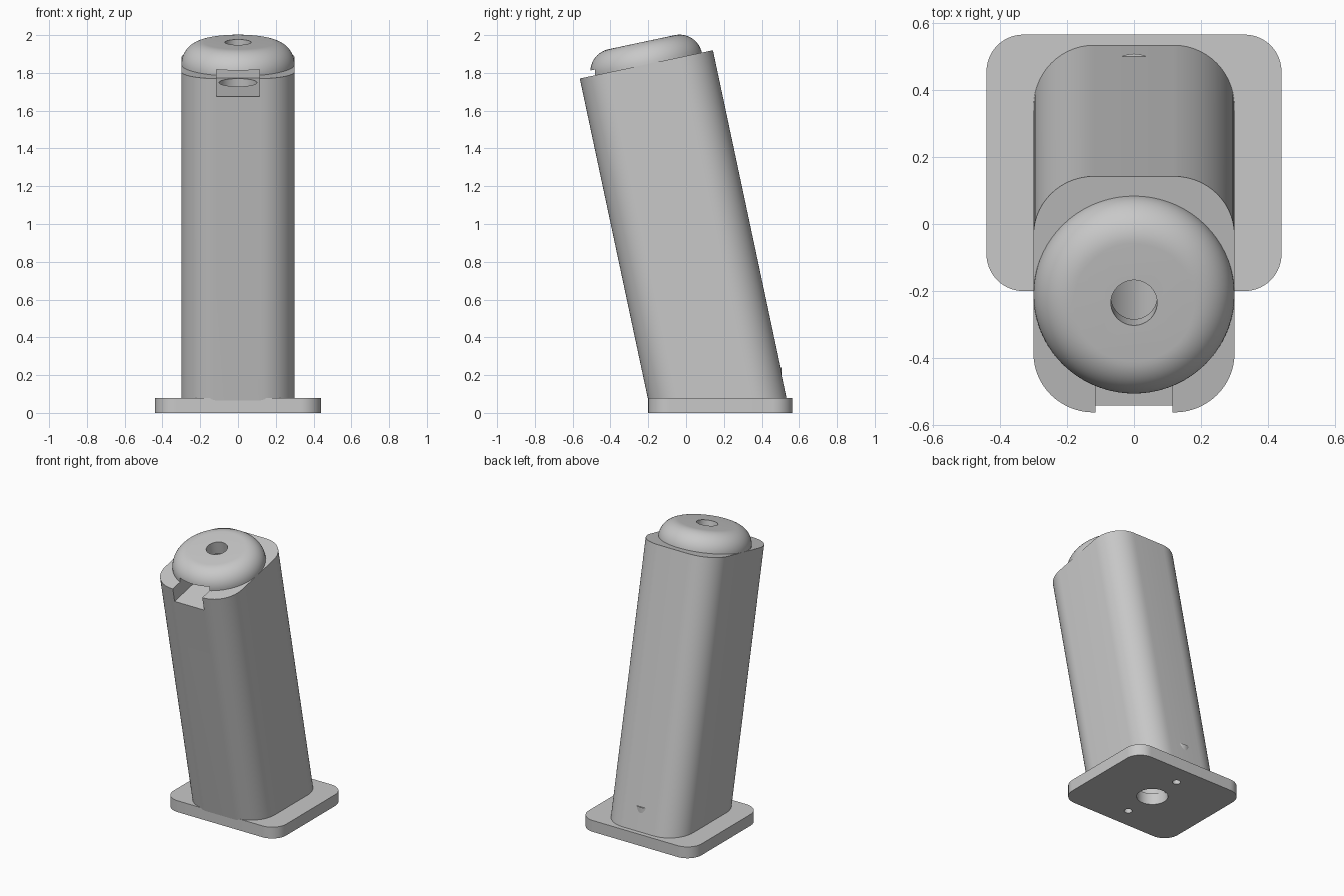
import bpy, bmesh, math
from mathutils import Matrix

if "Cube" in bpy.data.objects:
    bpy.data.objects.remove(bpy.data.objects["Cube"])

TILT = math.radians(12)
TOP_Y, TOP_Z = -0.21, 1.845
# Frame of the sloping top: local z runs up the leaning column
LEAN = Matrix.Translation((0, TOP_Y, TOP_Z)) @ Matrix.Rotation(TILT, 4, 'X')
BASE_Y = 0.1825

grey = bpy.data.materials.new("plain_grey")
grey.diffuse_color = (0.58, 0.58, 0.58, 1)
grey.use_nodes = True
grey.node_tree.nodes["Principled BSDF"].inputs["Base Color"].default_value = grey.diffuse_color


def finish(name, bm, matrix=Matrix()):
    bmesh.ops.recalc_face_normals(bm, faces=bm.faces)
    bm.transform(matrix)
    mesh = bpy.data.meshes.new(name)
    bm.to_mesh(mesh)
    bm.free()
    mesh.materials.append(grey)
    ob = bpy.data.objects.new(name, mesh)
    bpy.context.collection.objects.link(ob)
    return ob


def rounded_rect(hx, hy, r, n=14):
    pts = []
    for k, (sx, sy) in enumerate([(1, 1), (-1, 1), (-1, -1), (1, -1)]):
        for i in range(n + 1):
            a = math.pi / 2 * (k + i / n)
            pts.append((sx * (hx - r) + r * math.cos(a),
                        sy * (hy - r) + r * math.sin(a)))
    return pts


def prism(name, pts, low, high, matrix=Matrix()):
    """Extrude an outline; low and high give the end heights at each point."""
    bm = bmesh.new()
    a = [bm.verts.new((x, y, low(x, y))) for x, y in pts]
    b = [bm.verts.new((x, y, high(x, y))) for x, y in pts]
    bm.faces.new(a)
    bm.faces.new(b)
    for i in range(len(pts)):
        j = (i + 1) % len(pts)
        bm.faces.new((a[i], a[j], b[j], b[i]))
    return finish(name, bm, matrix)


def cylinder(name, r, z0, z1, matrix=Matrix(), n=48):
    pts = [(r * math.cos(2 * math.pi * i / n), r * math.sin(2 * math.pi * i / n))
           for i in range(n)]
    return prism(name, pts, lambda x, y: z0, lambda x, y: z1, matrix)


def cut(ob, cutters):
    for c in cutters:
        m = ob.modifiers.new("cut", 'BOOLEAN')
        m.operation, m.solver, m.object = 'DIFFERENCE', 'EXACT', c
        bpy.context.view_layer.objects.active = ob
        bpy.ops.object.modifier_apply(modifier=m.name)


# Base plate with rounded corners
base = prism("base_plate", rounded_rect(0.44, 0.3825, 0.11),
             lambda x, y: 0, lambda x, y: 0.08, Matrix.Translation((0, BASE_Y, 0)))

# Leaning column: square-cut top, level bottom sunk into the plate
column = prism("leaning_column", rounded_rect(0.30, 0.36, 0.18),
               lambda x, y: (0.06 - TOP_Z - y * math.sin(TILT)) / math.cos(TILT),
               lambda x, y: 0, LEAN)

# Domed cap: quarter-round rim with a flat top
profile = [(0.18 + 0.12 * math.cos(math.pi / 2 * i / 14),
            0.12 * math.sin(math.pi / 2 * i / 14)) for i in range(15)]
bm = bmesh.new()
N = 72
rings = [[bm.verts.new((r * math.cos(2 * math.pi * k / N),
                        r * math.sin(2 * math.pi * k / N), z)) for k in range(N)]
         for r, z in profile]
for lo, hi in zip(rings, rings[1:]):
    for k in range(N):
        j = (k + 1) % N
        bm.faces.new((lo[k], lo[j], hi[j], hi[k]))
bm.faces.new(rings[0])
bm.faces.new(rings[-1])
cap = finish("domed_cap", bm, LEAN)

# Front slot, axial bore, cap hole and mounting holes
slot = prism("slot_cutter", [(-0.115, -0.6), (0.115, -0.6), (0.115, 0.115), (-0.115, 0.115)],
             lambda x, y: -0.098, lambda x, y: 0.03, LEAN)
bore = cylinder("bore_cutter", 0.10, -2.1, -0.05, LEAN)
cap_hole = cylinder("cap_hole_cutter", 0.069, -0.05, 0.3, LEAN)
base_hole = cylinder("base_hole_cutter", 0.10, -0.1, 0.2, Matrix.Translation((0, BASE_Y, 0)))
screws = [cylinder("screw_cutter", 0.026, -0.1, 0.13,
                   Matrix.Translation((0, BASE_Y + s * 0.24, 0)), 24) for s in (-1, 1)]
cut(column, [slot, bore] + screws)
cut(cap, [slot, cap_hole])
cut(base, [base_hole] + screws)
for c in [slot, bore, cap_hole, base_hole] + screws:
    bpy.data.objects.remove(c, do_unlink=True)

# Small screw boss that just breaks through the rear face
boss = cylinder("rear_screw_boss", 0.085, 0.15, 0.24, Matrix.Translation((0, 0.423, 0)))

# Smooth curves, sharp edges
for ob in (base, column, cap, boss):
    bpy.ops.object.select_all(action='DESELECT')
    ob.select_set(True)
    bpy.context.view_layer.objects.active = ob
    bpy.ops.object.shade_smooth_by_angle(angle=math.radians(30))
